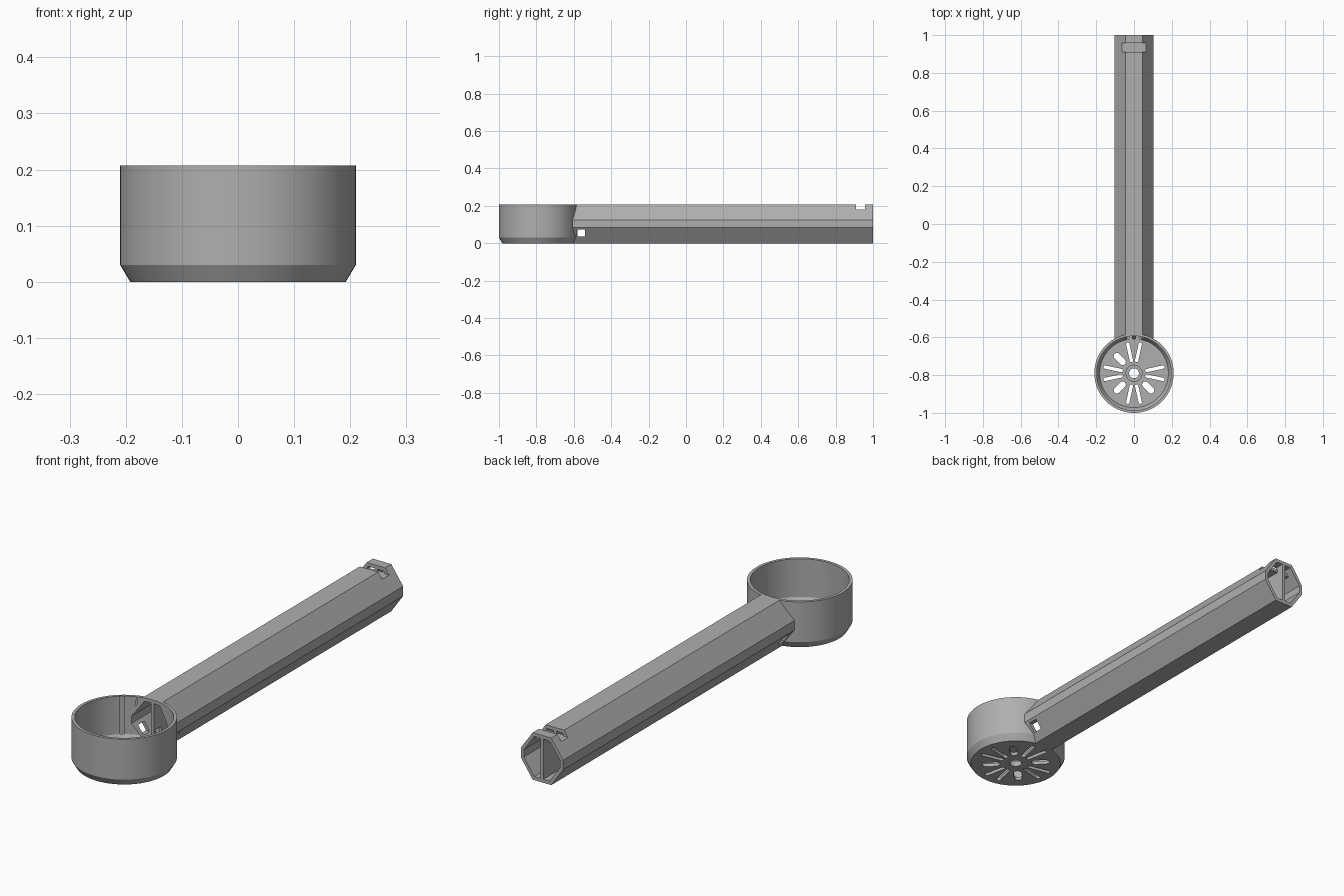
import bpy, bmesh, math
from mathutils import Matrix, Vector

cube = bpy.data.objects.get("Cube")
if cube:
    bpy.data.objects.remove(cube)

grey = bpy.data.materials.new("plain grey")
grey.use_nodes = True
COLOUR = (0.43, 0.43, 0.43, 1)
grey.diffuse_color = COLOUR
grey.node_tree.nodes["Principled BSDF"].inputs["Base Color"].default_value = COLOUR

CUP_Y = -0.79
TOP = 0.207


def make(name, bm, cutter=False):
    bmesh.ops.recalc_face_normals(bm, faces=bm.faces)
    mesh = bpy.data.meshes.new(name)
    bm.to_mesh(mesh)
    bm.free()
    ob = bpy.data.objects.new(name, mesh)
    bpy.context.collection.objects.link(ob)
    mesh.materials.append(grey)
    ob.hide_render = cutter
    return ob


def lathe(profile, steps=72):
    """Closed solid turned about the cup axis; profile runs axis to axis."""
    bm = bmesh.new()
    verts = [bm.verts.new((r, 0, z)) for r, z in profile]
    edges = [bm.edges.new(pair) for pair in zip(verts, verts[1:])]
    bmesh.ops.spin(bm, geom=verts + edges, cent=(0, 0, 0), axis=(0, 0, 1),
                   angle=math.tau, steps=steps)
    bmesh.ops.remove_doubles(bm, verts=bm.verts, dist=1e-5)
    bmesh.ops.translate(bm, verts=bm.verts, vec=(0, CUP_Y, 0))
    return bm


def prism(bm, points, depth):
    face = bm.faces.new([bm.verts.new(p) for p in points])
    out = bmesh.ops.extrude_face_region(bm, geom=[face])
    moved = [v for v in out["geom"] if isinstance(v, bmesh.types.BMVert)]
    bmesh.ops.translate(bm, verts=moved, vec=depth)


def box(lo, hi):
    bm = bmesh.new()
    lo, hi = Vector(lo), Vector(hi)
    size = Matrix.Diagonal((*(hi - lo), 1))
    bmesh.ops.create_cube(bm, size=1, matrix=Matrix.Translation((lo + hi) / 2) @ size)
    return bm


def cut(ob, *cutters):
    bpy.context.view_layer.objects.active = ob
    for c in cutters:
        mod = ob.modifiers.new("cut", "BOOLEAN")
        mod.operation, mod.solver, mod.object = "DIFFERENCE", "EXACT", c
        bpy.ops.object.modifier_apply(modifier=mod.name)


# Cup body, cavity with a small raised hub around the centre hole
cup = make("cup", lathe([(0, 0), (0.192, 0), (0.21, 0.03), (0.21, TOP), (0, TOP)]))
cavity = make("cavity_cutter", lathe([(0, 0.025), (0.045, 0.025), (0.045, 0.015), (0.182, 0.015),
                                      (0.197, 0.04), (0.197, 0.3), (0, 0.3)]), True)

# Handle: eight-sided bar with two bores that leave a central web
half = [(0.045, 0), (0.103, 0.083), (0.103, 0.125), (0.045, TOP)]
outline = half + [(-x, z) for x, z in reversed(half)]
bm = bmesh.new()
prism(bm, [(x, -0.62, z) for x, z in outline], (0, 1.62, 0))
handle = make("handle", bm)

bore = [(0.007, 0.0155), (0.037, 0.0155), (0.088, 0.088), (0.088, 0.12),
        (0.037, 0.192), (0.007, 0.192)]
bm = bmesh.new()
for side in (-1, 1):
    prism(bm, [(side * x, -0.66, z) for x, z in bore], (0, 1.8, 0))
bores = make("bore_cutter", bm, True)

# Floor vents: long thin slots beside each axis, short wide ones between
bm = bmesh.new()


def vent(angle, start, end, width):
    r = width / 2
    pts = []
    for centre, turn in ((end - r, -90), (start + r, 90)):
        for i in range(9):
            a = math.radians(turn + i * 22.5)
            pts.append(Vector((centre + r * math.cos(a), r * math.sin(a), -0.05)))
    spin = Matrix.Rotation(math.radians(angle), 3, "Z")
    prism(bm, [spin @ p + Vector((0, CUP_Y, 0)) for p in pts], (0, 0, 0.15))


for quarter in range(0, 360, 90):
    for lean in (-12, 12):
        vent(quarter + lean, 0.06, 0.166, 0.018)
    vent(quarter + 45, 0.068, 0.145, 0.034)
vents = make("vent_cutter", bm, True)
hub_hole = make("hub_hole_cutter", lathe([(0, -0.1), (0.026, -0.1), (0.026, 0.1), (0, 0.1)], 32), True)

# Square cross hole near the cup and notch near the free end
cross_hole = make("cross_hole_cutter", box((-0.3, -0.583, 0.035), (0.3, -0.54, 0.073)), True)
notch = make("notch_cutter", box((-0.3, 0.91, 0.18), (0.3, 0.957, 0.3)), True)

cut(cup, cavity, bores, vents, hub_hole)
cut(handle, cavity, bores, cross_hole, notch)

# Floor closing the notch over the bores
make("notch_floor", box((-0.055, 0.9, 0.166), (0.055, 0.967, 0.1799)))

for ob in (cup, handle):
    bpy.ops.object.select_all(action="DESELECT")
    ob.select_set(True)
    bpy.context.view_layer.objects.active = ob
    bpy.ops.object.shade_smooth_by_angle(angle=math.radians(25))

# The cutters have done their work
for c in (cavity, bores, vents, hub_hole, cross_hole, notch):
    bpy.data.objects.remove(c)
